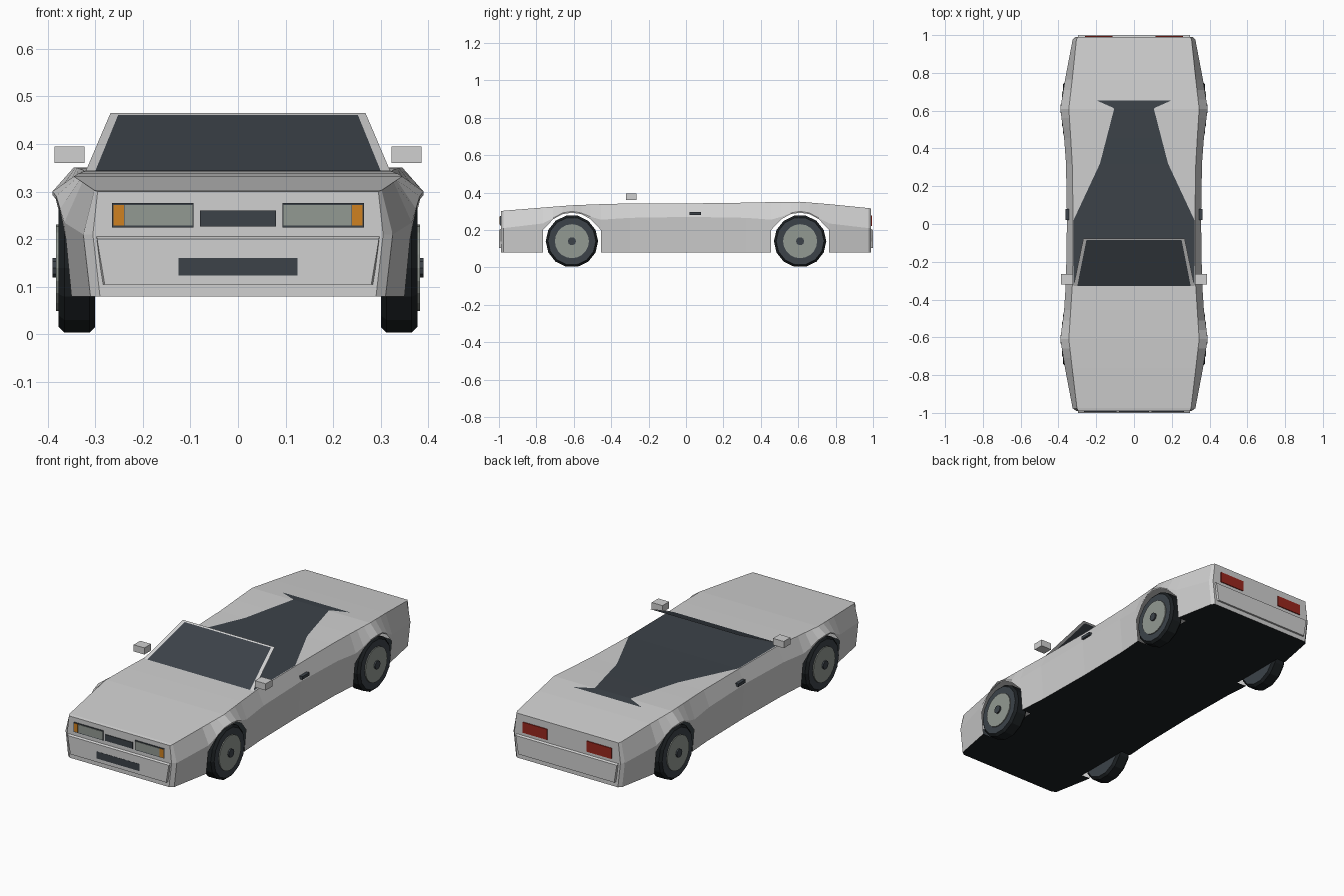
import bpy
import bmesh
import math
from mathutils import Matrix, Vector

cube = bpy.data.objects.get("Cube")
if cube:
    bpy.data.objects.remove(cube, do_unlink=True)


def material(name, r, g, b):
    mat = bpy.data.materials.new(name)
    mat.use_nodes = True
    mat.diffuse_color = (r, g, b, 1)
    node = next(n for n in mat.node_tree.nodes if n.type == 'BSDF_PRINCIPLED')
    node.inputs["Base Color"].default_value = (r, g, b, 1)
    return mat


PAINT = material("silver paint", 0.63, 0.63, 0.63)
DARK = material("charcoal trim", 0.045, 0.055, 0.066)
BLACK = material("black rubber", 0.011, 0.014, 0.016)
GREY = material("grey glass and rim", 0.29, 0.32, 0.29)
AMBER = material("amber lens", 0.62, 0.22, 0.015)
RED = material("red lens", 0.32, 0.02, 0.013)


def finish(name, bm, mats, rule=None):
    """Turn a bmesh into a flat shaded object, with materials picked by rule."""
    bmesh.ops.remove_doubles(bm, verts=bm.verts, dist=0.0001)
    bmesh.ops.recalc_face_normals(bm, faces=bm.faces)
    bm.normal_update()
    if rule:
        for face in bm.faces:
            face.material_index = rule(face)
    mesh = bpy.data.meshes.new(name)
    bm.to_mesh(mesh)
    bm.free()
    for mat in mats:
        mesh.materials.append(mat)
    obj = bpy.data.objects.new(name, mesh)
    bpy.context.scene.collection.objects.link(obj)
    return obj


def loft(name, rows, mats, rule=None, caps=False):
    """Skin consecutive rows of points, leaving gaps at doubled stations."""
    bm = bmesh.new()
    for a, b in zip(rows, rows[1:]):
        if abs(a[0][1] - b[0][1]) < 0.0001:
            continue
        va = [bm.verts.new(p) for p in a]
        vb = [bm.verts.new(p) for p in b]
        for i in range(len(a) - 1):
            bm.faces.new((va[i], va[i + 1], vb[i + 1], vb[i]))
    if caps:
        for row in (rows[0], rows[-1]):
            bm.faces.new([bm.verts.new(p) for p in row])
    return finish(name, bm, mats, rule)


def box(name, x, y, z, mat):
    """Box given by its (min, max) range on each axis."""
    bm = bmesh.new()
    bmesh.ops.create_cube(bm, size=1)
    for v in bm.verts:
        v.co = Vector([sum(r) / 2 + c * (r[1] - r[0]) for r, c in zip((x, y, z), v.co)])
    return finish(name, bm, [mat])


def pair(name, x, y, z, mat):
    """A box on the left and its mirror image on the right."""
    box("left_" + name, x, y, z, mat)
    box("right_" + name, (-x[1], -x[0]), y, z, mat)


# Body stations: y, waist half width, shoulder half width, waist height, top height
STATIONS = [
    (-0.99, 0.305, 0.295, 0.21, 0.30),
    (-0.975, 0.325, 0.302, 0.21, 0.303),
    (-0.765, 0.365, 0.327, 0.235, 0.32),
    (-0.61, 0.39, 0.345, 0.30, 0.332),
    (-0.455, 0.37, 0.335, 0.255, 0.338),
    (-0.30, 0.36, 0.325, 0.265, 0.342),
    (0.02, 0.355, 0.322, 0.27, 0.342),
    (0.32, 0.36, 0.327, 0.265, 0.346),
    (0.455, 0.37, 0.335, 0.255, 0.349),
    (0.61, 0.39, 0.345, 0.30, 0.351),
    (0.765, 0.365, 0.327, 0.235, 0.338),
    (0.975, 0.325, 0.305, 0.21, 0.317),
    (0.99, 0.31, 0.298, 0.21, 0.315),
]
FLOOR = 0.08
AXLE = 0.61
ARCH = [(0.155, FLOOR), (0.155, 0.20), (0.10, 0.258), (0.05, 0.285), (0, 0.292)]


def section(y):
    """Interpolate the body stations at y."""
    for a, b in zip(STATIONS, STATIONS[1:]):
        if a[0] <= y <= b[0]:
            t = (y - a[0]) / (b[0] - a[0])
            return [p + (q - p) * t for p, q in zip(a, b)]


# Body shell with open wheel arches
half_arch = [(-d, z) for d, z in ARCH]
full_arch = half_arch + [(d, z) for d, z in reversed(ARCH[:-1])]
profile = [(s[0], FLOOR) for s in STATIONS if not 0.4 < abs(s[0]) < 0.8]
front = [(d - AXLE, z) for d, z in full_arch]
rear = [(d + AXLE, z) for d, z in full_arch]
profile = profile[:2] + front + profile[2:-2] + rear + profile[-2:]
shell, belly = [], []
for y, z_low in profile:
    _, waist, shoulder, z_waist, z_top = section(y)
    z_waist = max(z_waist, z_low + 0.006)
    low = waist - 0.015 * (z_waist - z_low) / (z_waist - FLOOR)
    side = [(low, y, z_low), (waist, y, z_waist), (shoulder, y, z_top)]
    shell.append([(-px, py, pz) for px, py, pz in side] + side[::-1])
    half = low if z_low == FLOOR else 0.30
    belly.append([(-half, y, FLOOR), (half, y, FLOOR)])
loft("body_shell", shell, [PAINT], caps=True)
loft("underbody", belly, [BLACK])

# Dark cabin deck that tapers along the rear cover
DECK = [(-0.325, 0.32), (0.02, 0.32), (0.32, 0.18), (0.455, 0.145),
        (0.61, 0.105), (0.615, 0.11), (0.655, 0.20)]
ys = sorted([d[0] for d in DECK] + [-0.30])
deck = []
for y in ys:
    for a, b in zip(DECK, DECK[1:]):
        if a[0] <= y <= b[0]:
            half = a[1] + (b[1] - a[1]) * (y - a[0]) / (b[0] - a[0])
    z = section(y)[4] + 0.002
    deck.append([(-half, y, z), (half, y, z)])
loft("cabin_deck", deck, [DARK])

# Windscreen: a thin sheet with painted pillars and header
screen = []
for t, inner in ((0, 0.30), (0.965, 0.252), (1, 0.25)):
    outer = 0.32 - 0.052 * t
    y, z = -0.328 + 0.252 * t, 0.343 + 0.122 * t
    screen.append([(x, y, z) for x in (-outer, -inner, inner, outer)])


def is_glass(face):
    c = face.calc_center_median()
    return int(abs(c.x) < 0.1 and c.z < 0.45)


loft("windscreen", screen, [PAINT, DARK], is_glass)

# Bumpers, tapering towards the bottom and sloped on top
for name, s in (("front_bumper", -1), ("rear_bumper", 1)):
    bm = bmesh.new()
    for half, y, z in ((0.28, 1, 0.105), (0.296, 1, 0.20), (0.298, 0.985, 0.208), (0.285, 0.985, 0.105)):
        for x in (-half, half):
            bm.verts.new((x, s * y, z))
    bmesh.ops.convex_hull(bm, input=bm.verts)
    finish(name, bm, [PAINT])

# Front lamps and grilles
pair("headlamp_housing", (0.093, 0.265), (-0.994, -0.988), (0.225, 0.276), DARK)
pair("headlamp_glass", (0.096, 0.239), (-0.996, -0.990), (0.229, 0.272), GREY)
pair("turn_signal", (0.240, 0.262), (-0.996, -0.990), (0.229, 0.272), AMBER)
box("upper_grille", (-0.08, 0.08), (-0.994, -0.988), (0.227, 0.26), DARK)
box("lower_grille", (-0.125, 0.125), (-1.001, -0.996), (0.124, 0.161), DARK)

# Rear lamps, door mirrors and door handles
pair("tail_lamp", (0.115, 0.26), (0.988, 0.995), (0.222, 0.278), RED)
pair("door_mirror", (0.323, 0.386), (-0.32, -0.265), (0.36, 0.395), PAINT)
pair("door_handle", (0.345, 0.362), (0.02, 0.08), (0.28, 0.296), DARK)


def disc(name, sign, y, x_in, x_out, radius, sides, mats, rule=None, chamfer=0):
    """Drum across the car from x_in to x_out, optionally with chamfered rims."""
    bm = bmesh.new()
    bmesh.ops.create_cone(bm, cap_ends=True, segments=sides, radius1=radius,
                          radius2=radius, depth=x_out - x_in)
    if chamfer:
        rims = [e for e in bm.edges if abs(e.verts[0].co.z - e.verts[1].co.z) < 0.001]
        bmesh.ops.bevel(bm, geom=rims, offset=chamfer, segments=1, affect='EDGES')
    place = Matrix.Translation((sign * (x_in + x_out) / 2, y, 0.14))
    turn = Matrix.Rotation(math.pi / 2, 4, 'Y')
    bm.transform(place @ turn)
    finish(name, bm, mats, rule)


def is_sidewall(face):
    return int(abs(face.normal.x) > 0.9)


# Wheels
for end, y in (("front", -AXLE), ("rear", AXLE)):
    for side, sign in (("left", 1), ("right", -1)):
        label = f"{end}_{side}_"
        disc(label + "tyre", sign, y, 0.30, 0.377, 0.14, 14, [BLACK, DARK], is_sidewall, 0.012)
        disc(label + "rim", sign, y, 0.36, 0.382, 0.091, 20, [GREY])
        disc(label + "hub", sign, y, 0.37, 0.39, 0.022, 10, [DARK])
